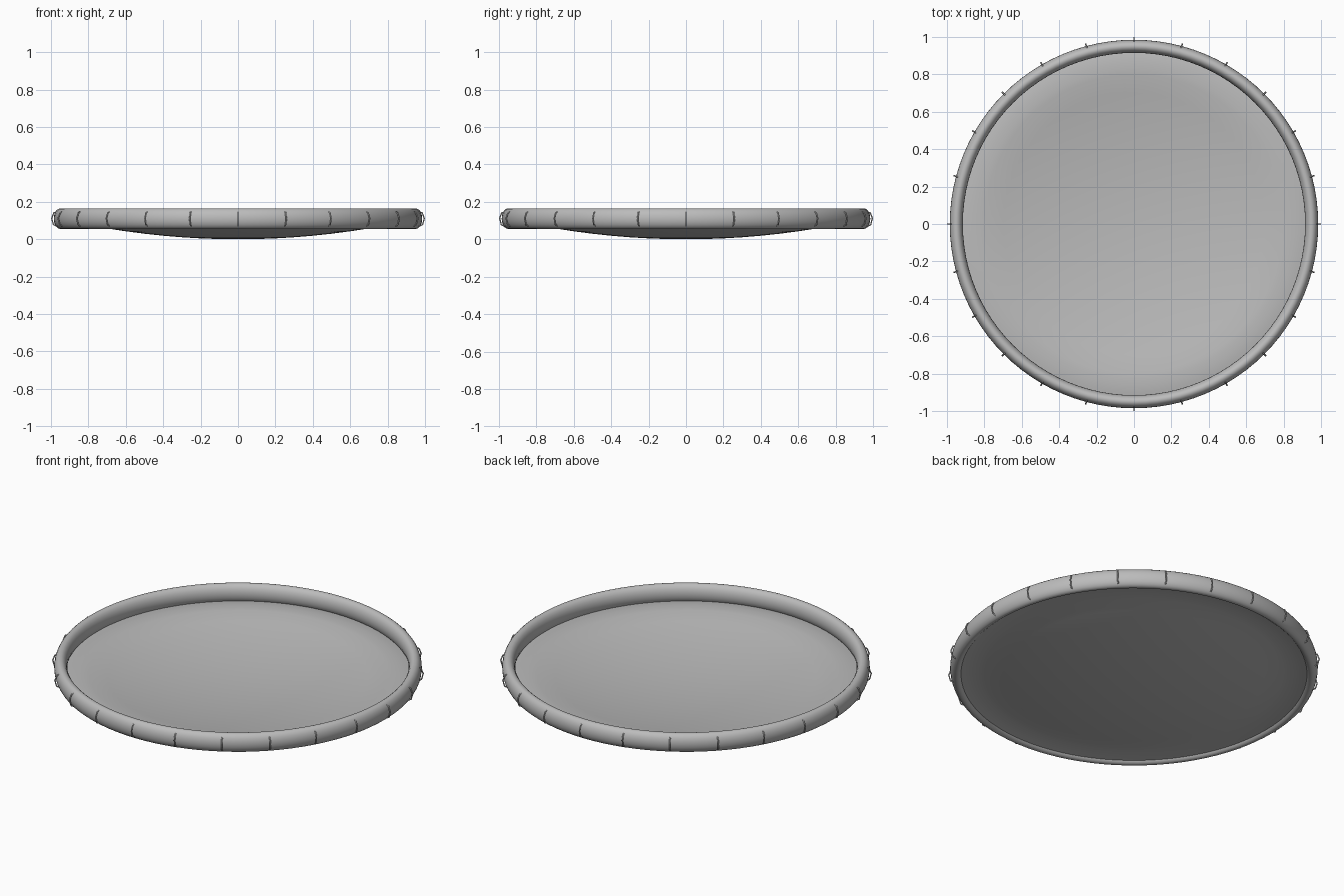
import bpy, math

if "Cube" in bpy.data.objects:
    bpy.data.objects.remove(bpy.data.objects["Cube"])

grey = bpy.data.materials.new("light_grey")
grey.diffuse_color = (0.5, 0.5, 0.5, 1)
grey.use_nodes = True
grey.node_tree.nodes["Principled BSDF"].inputs["Base Color"].default_value = grey.diffuse_color


def lathe(name, profile, segments, closed):
    """Spin an (r, z) profile around the z axis."""
    verts, faces, rings = [], [], []
    for r, z in profile:
        if r == 0:
            rings.append([len(verts)] * segments)
            verts.append((0, 0, z))
            continue
        rings.append(list(range(len(verts), len(verts) + segments)))
        for i in range(segments):
            a = 2 * math.pi * i / segments
            verts.append((r * math.cos(a), r * math.sin(a), z))
    pairs = list(zip(rings, rings[1:]))
    if closed:
        pairs.append((rings[-1], rings[0]))
    for lo, hi in pairs:
        for i in range(segments):
            j = (i + 1) % segments
            face = [lo[i], hi[i], hi[j], lo[j]]
            faces.append(list(dict.fromkeys(face)))
    mesh = bpy.data.meshes.new(name)
    mesh.from_pydata(verts, [], faces)
    mesh.materials.append(grey)
    mesh.shade_smooth()
    obj = bpy.data.objects.new(name, mesh)
    bpy.context.collection.objects.link(obj)
    return obj


# Padded rim: tall oval section
section = []
for i in range(20):
    a = -2 * math.pi * i / 20
    section.append((0.95 + 0.035 * math.cos(a), 0.11 + 0.055 * math.sin(a)))
lathe("rim", section, 96, True)

# Sagging mat: shallow bowl that flattens and dips at the edge
bowl = [(r / 10, 0.118 * (r / 10) ** 2) for r in range(8, -1, -1)]
bowl = [(0.935, 0.068), (0.90, 0.074), (0.86, 0.077), (0.83, 0.0765)] + bowl
lathe("mat", bowl, 96, False)

# Thin wire loops around the outside of the rim
loop = [(0.97, 0.147), (0.985, 0.141), (0.996, 0.112), (0.987, 0.078), (0.97, 0.07)]
curve = bpy.data.curves.new("loop", 'CURVE')
curve.dimensions = '3D'
curve.bevel_depth = 0.004
curve.bevel_resolution = 1
curve.use_fill_caps = True
curve.materials.append(grey)
spline = curve.splines.new('POLY')
spline.points.add(len(loop) - 1)
for p, (r, z) in zip(spline.points, loop):
    p.co = (r, 0, z, 1)
for i in range(24):
    obj = bpy.data.objects.new(f"loop_{i + 1}", curve)
    obj.rotation_euler.z = math.radians(15 * i)
    bpy.context.collection.objects.link(obj)
